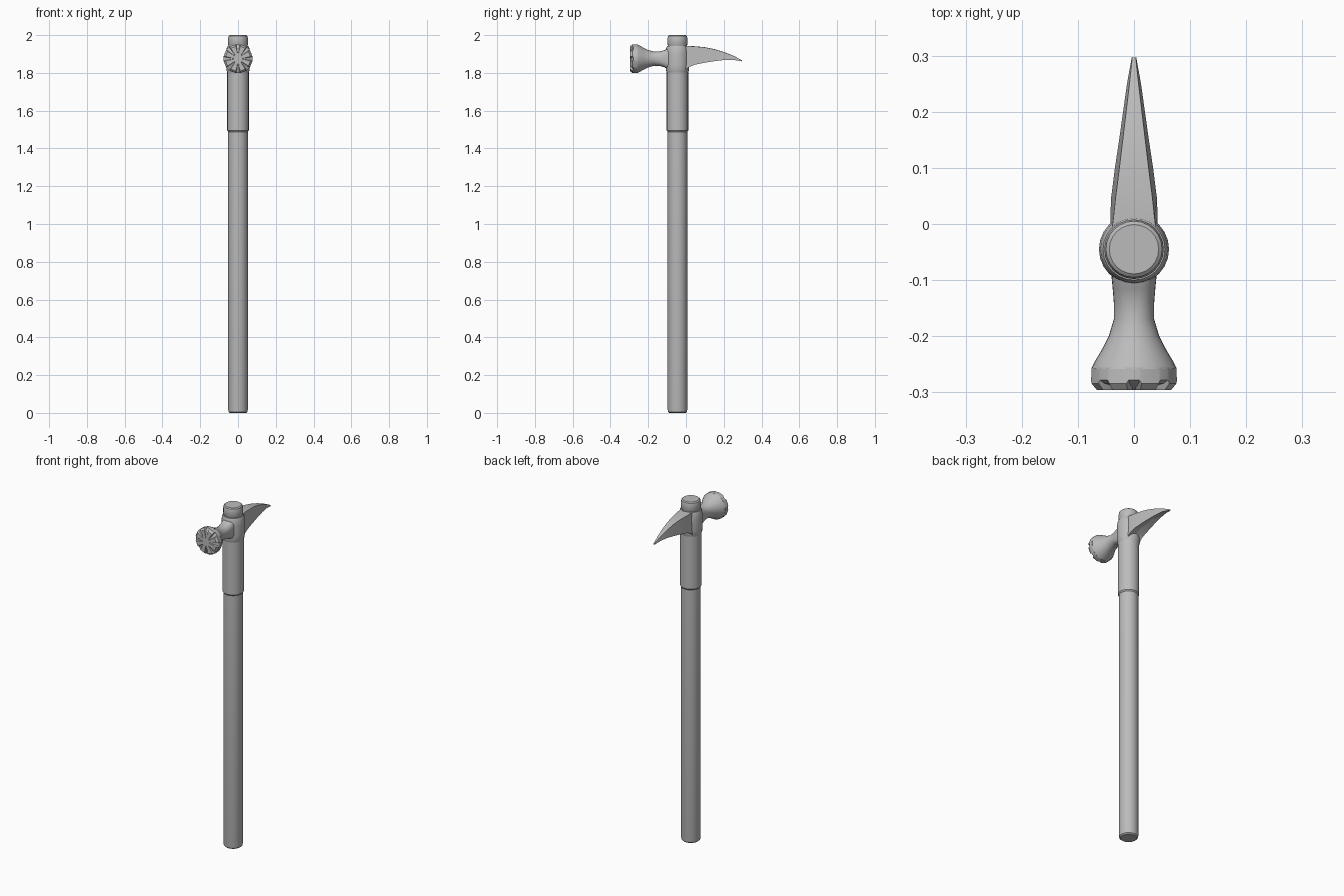
import bpy, bmesh, math

cube = bpy.data.objects.get("Cube")
if cube:
    bpy.data.objects.remove(cube)

AXIS_Y = -0.045      # handle axis
HEAD_Z = 1.875       # height of the striking axis

steel = bpy.data.materials.new("mid grey")
steel.use_nodes = True
steel.diffuse_color = (0.5, 0.5, 0.5, 1)
steel.node_tree.nodes["Principled BSDF"].inputs["Base Color"].default_value = (0.5, 0.5, 0.5, 1)


def loft(name, rings, angle=35):
    """Skin a list of equal-length point rings, cap both ends."""
    bm = bmesh.new()
    loops = [[bm.verts.new(p) for p in ring] for ring in rings]
    n = len(loops[0])
    for a, b in zip(loops, loops[1:]):
        for i in range(n):
            j = (i + 1) % n
            bm.faces.new((a[i], a[j], b[j], b[i]))
    bm.faces.new(loops[0])
    bm.faces.new(loops[-1])
    bmesh.ops.recalc_face_normals(bm, faces=bm.faces)
    mesh = bpy.data.meshes.new(name)
    bm.to_mesh(mesh)
    bm.free()
    mesh.materials.append(steel)
    obj = bpy.data.objects.new(name, mesh)
    bpy.context.collection.objects.link(obj)
    bpy.ops.object.select_all(action="DESELECT")
    obj.select_set(True)
    bpy.context.view_layer.objects.active = obj
    bpy.ops.object.shade_smooth_by_angle(angle=math.radians(angle))
    return obj


def turned(name, profile, sides=24):
    """Lathe (radius, z) pairs round the handle axis."""
    turns = [2 * math.pi * i / sides for i in range(sides)]
    return loft(name, [[(r * math.cos(t), AXIS_Y + r * math.sin(t), z) for t in turns]
                       for r, z in profile])


# Handle, sleeve and upright parts of the head
turned("handle", [(0.043, 0), (0.050, 0.006), (0.052, 0.016), (0.052, 1.52)])
turned("handle_sleeve", [(0.052, 1.488), (0.057, 1.495), (0.057, 1.81)])
turned("head_socket", [(0.057, 1.803), (0.061, 1.815), (0.0625, 1.84),
                       (0.0625, 1.90), (0.060, 1.93), (0.055, 1.943)])
turned("handle_top", [(0.050, 1.93), (0.050, 1.945), (0.053, 1.952),
                      (0.053, 1.982), (0.050, 1.995), (0.044, 2.0)])


# Neck: round at the striking end, squarer where it meets the socket
def rounded(y, w, h, power, sides=32):
    pts = []
    for i in range(sides):
        t = 2 * math.pi * i / sides
        c, s = math.cos(t), math.sin(t)
        pts.append((w * math.copysign(abs(c) ** (2 / power), c), y,
                    HEAD_Z + h * math.copysign(abs(s) ** (2 / power), s)))
    return pts


loft("neck", [rounded(*station) for station in (
    (-0.258, 0.076, 0.076, 2), (-0.245, 0.070, 0.070, 2), (-0.225, 0.058, 0.058, 2),
    (-0.200, 0.045, 0.046, 2), (-0.170, 0.036, 0.038, 2), (-0.140, 0.036, 0.038, 2.4),
    (-0.115, 0.038, 0.045, 2.8), (-0.095, 0.040, 0.056, 3), (-0.050, 0.042, 0.066, 3))])


# Striking face: eight tapering notches cut in from the rim
def face_ring(radius, y, notch_y, spread=1.0):
    pts = []
    for k in range(8):
        for offset in (-10, -7, 7, 10):
            t = math.radians(45 * k + offset * spread)
            depth = notch_y if abs(offset) == 7 else y
            pts.append((radius * math.cos(t), depth, HEAD_Z + radius * math.sin(t)))
    return pts


loft("striking_face", [
    face_ring(0.076, -0.256, -0.256),
    face_ring(0.077, -0.284, -0.278),
    face_ring(0.067, -0.296, -0.284),
    face_ring(0.030, -0.296, -0.292, 0.7),
    face_ring(0.024, -0.296, -0.296, 0.7)], 25)

# Claw: tapering spike with bevelled sides and a hollowed underside
claw = []
for y, top, bottom, w_top, w_low in (
        (-0.04, 1.940, 1.812, 0.040, 0.042), (0.00, 1.942, 1.815, 0.038, 0.042),
        (0.012, 1.942, 1.828, 0.0365, 0.042), (0.045, 1.940, 1.843, 0.033, 0.041),
        (0.10, 1.935, 1.854, 0.026, 0.034), (0.15, 1.925, 1.862, 0.020, 0.0265),
        (0.20, 1.910, 1.868, 0.014, 0.0195), (0.25, 1.890, 1.869, 0.008, 0.0125),
        (0.297, 1.866, 1.861, 0.003, 0.004)):
    hollow = bottom + 0.12 * (top - bottom)
    claw.append([(-w_top, y, top), (0, y, top + 0.001), (w_top, y, top),
                 (w_low, y, bottom), (0, y, hollow), (-w_low, y, bottom)])
loft("claw", claw, 30)
